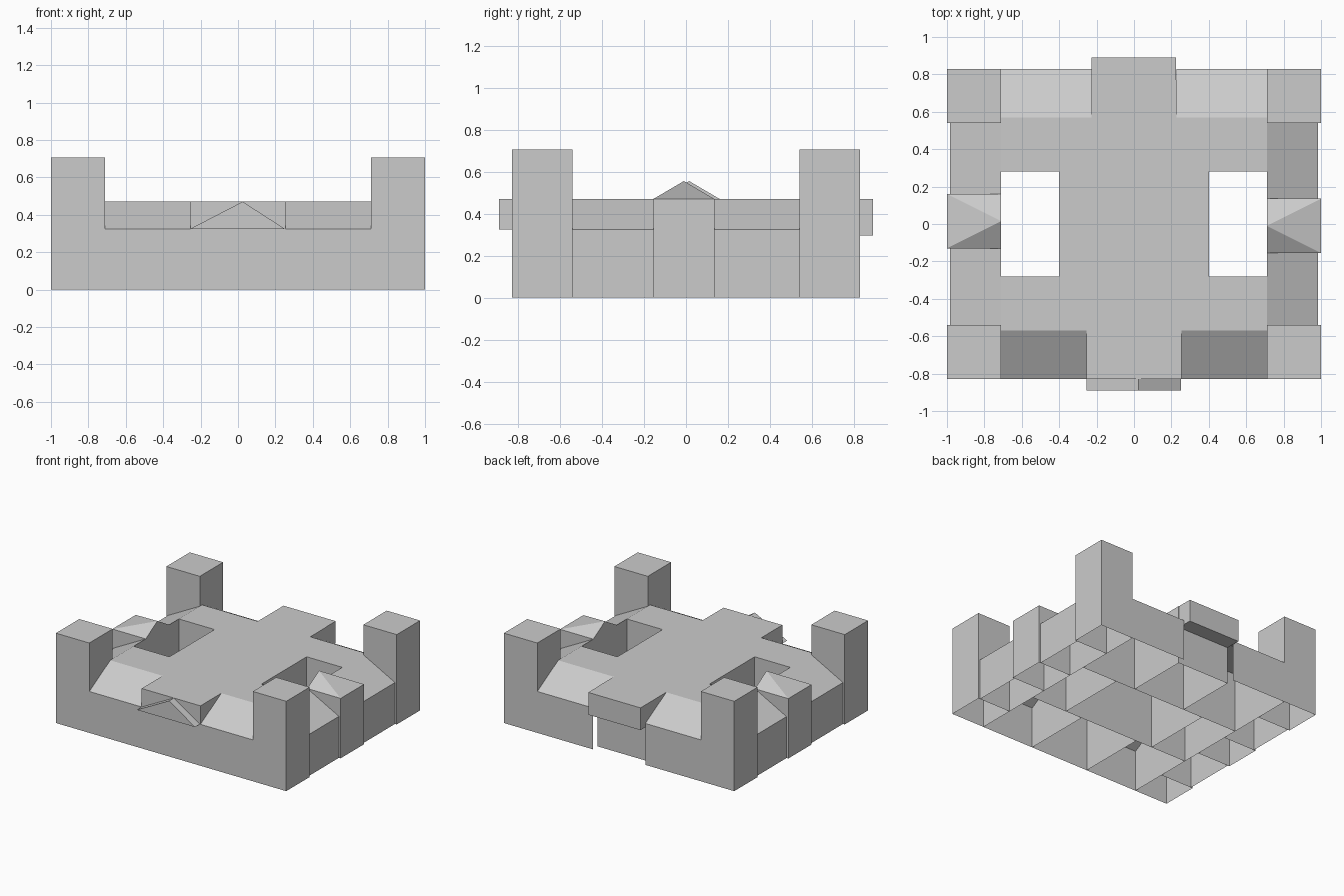
import bpy, bmesh
from mathutils import Vector

cube = bpy.data.objects.get("Cube")
if cube:
    bpy.data.objects.remove(cube, do_unlink=True)

# Single stone colour
stone = bpy.data.materials.new("stone_grey")
stone.use_nodes = True
GREY = (0.6, 0.6, 0.6, 1)
stone.diffuse_color = GREY
stone.node_tree.nodes["Principled BSDF"].inputs["Base Color"].default_value = GREY

EAVE, ROOF, TOWER = 0.325, 0.47, 0.705
DIRS = {"+x": (1, 0, 0), "-x": (-1, 0, 0), "+y": (0, 1, 0),
        "-y": (0, -1, 0), "-z": (0, 0, -1)}


def prism(name, profile, axis, lo, hi, drop=("-z",), apex=None):
    """Extrude a (u, z) profile along an axis, then leave the faces in drop open."""
    bm = bmesh.new()
    point = (lambda u, z: (lo, u, z)) if axis == "x" else (lambda u, z: (u, lo, z))
    face = bm.faces.new([bm.verts.new(point(u, z)) for u, z in profile])
    grown = bmesh.ops.extrude_face_region(bm, geom=[face])["geom"]
    step = Vector((hi - lo, 0, 0) if axis == "x" else (0, hi - lo, 0))
    bmesh.ops.translate(bm, vec=step, verts=[g for g in grown if isinstance(g, bmesh.types.BMVert)])
    bmesh.ops.recalc_face_normals(bm, faces=bm.faces)
    bm.normal_update()
    # Raise the flat top into a pointed roof
    if apex:
        top = [f for f in bm.faces if f.normal.z > 0.99]
        bmesh.ops.poke(bm, faces=top)["verts"][0].co = apex
        bm.normal_update()
    unwanted = [f for f in bm.faces
                if any(f.normal.dot(Vector(DIRS[d])) > 0.99 for d in drop)]
    bmesh.ops.delete(bm, geom=unwanted, context="FACES")
    mesh = bpy.data.meshes.new(name)
    bm.to_mesh(mesh)
    bm.free()
    mesh.materials.append(stone)
    obj = bpy.data.objects.new(name, mesh)
    bpy.context.collection.objects.link(obj)
    return obj


def box(name, x0, x1, y0, y1, z0, z1, drop=("-z",), apex=None):
    return prism(name, [(y0, z0), (y1, z0), (y1, z1), (y0, z1)], "x", x0, x1, drop, apex)


for sx, side in ((1, "left"), (-1, "right")):
    outer, inner = ("+x", "-x") if sx > 0 else ("-x", "+x")
    x_in, x_out = sorted((0.71 * sx, sx))
    # Side pavilion with a pointed roof leaning on the inner wall
    p0, p1 = (-0.155, 0.135) if sx > 0 else (-0.13, 0.16)
    box(side + "_pavilion", x_in, x_out, p0, p1, 0, ROOF, ("-z",),
        (0.71 * sx, (p0 + p1) / 2, 0.555))

    for sy, end in ((1, "back"), (-1, "front")):
        # Corner tower
        y0, y1 = sorted((0.54 * sy, 0.83 * sy))
        box(f"{end}_{side}_tower", x_in, x_out, y0, y1, 0, TOWER)

        # Side wing with roof sloping outward
        y0, y1 = sorted((p1 if sy > 0 else p0, 0.54 * sy))
        prism(f"{end}_{side}_wing",
              [(0.71 * sx, 0), (0.985 * sx, 0), (0.985 * sx, EAVE), (0.71 * sx, ROOF)],
              "y", y0, y1, ("-z", "+y", "-y"))

        # Range beside the centre, flat roof with a sloped outer strip
        x0, x1 = sorted(((0.228 if sy > 0 else 0.255) * sx, 0.71 * sx))
        prism(f"{end}_{side}_range",
              [(0.28 * sy, 0), (0.83 * sy, 0), (0.83 * sy, EAVE),
               (0.57 * sy, ROOF), (0.28 * sy, ROOF)],
              "x", x0, x1, ("-z", inner, outer))

# Central halls
box("center_hall", -0.4, 0.4, -0.28, 0.28, 0, ROOF, ("-z", "+y", "-y"))
box("front_hall", -0.255, 0.255, -0.83, -0.28, 0, ROOF)
box("back_hall", -0.228, 0.228, 0.28, 0.77, 0, ROOF)

# Overhang above the recessed back entrance
box("back_canopy", -0.228, 0.225, 0.77, 0.89, 0.295, ROOF, ("-y",))

# Triangular gable on the front
prism("front_gable", [(-0.255, EAVE), (0.25, EAVE), (0.025, ROOF)],
      "y", -0.89, -0.83, ("+y",))
